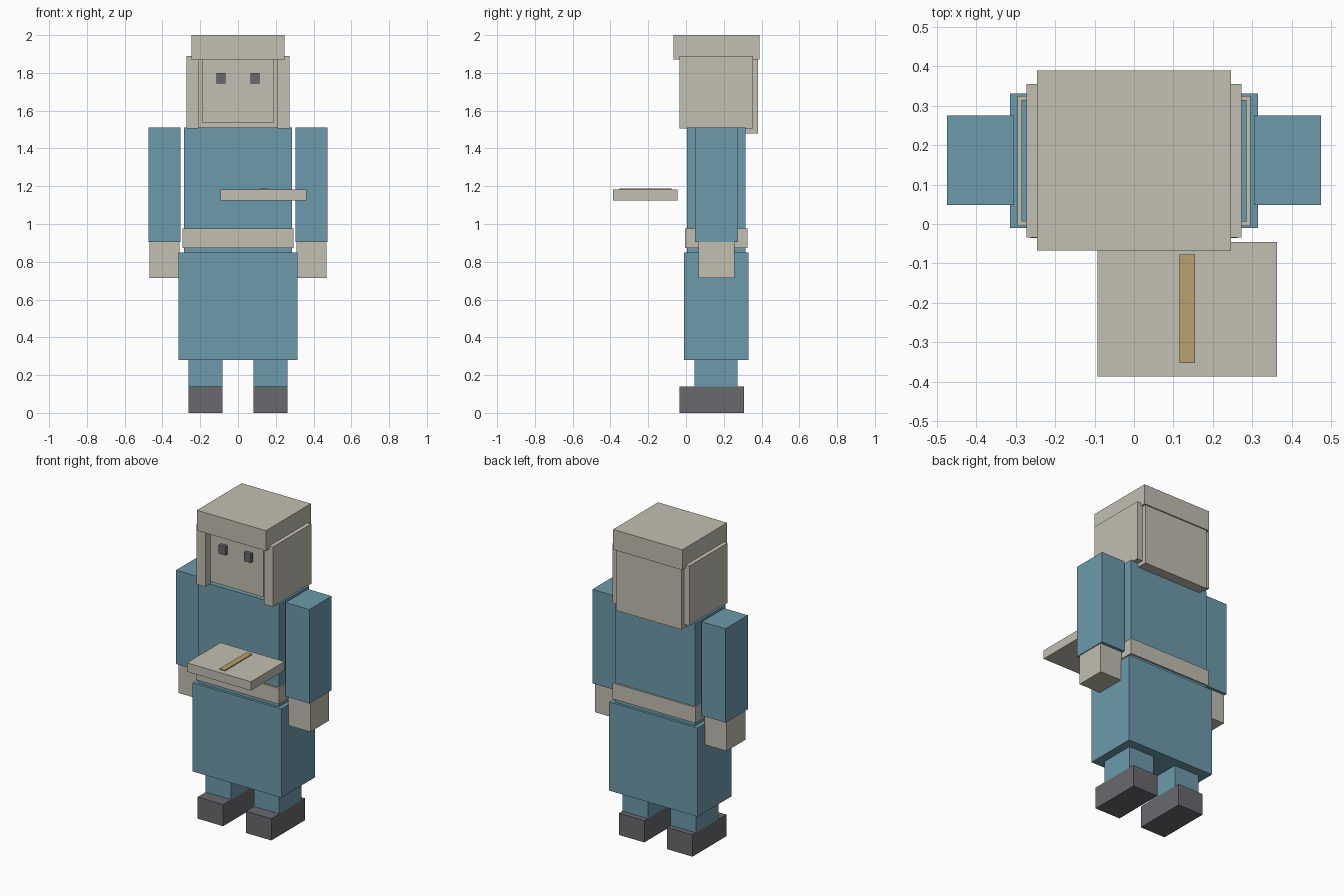
import bpy
import bmesh
from mathutils import Vector

cube = bpy.data.objects.get("Cube")
if cube:
    bpy.data.objects.remove(cube, do_unlink=True)


def make_material(name, rgb):
    mat = bpy.data.materials.new(name)
    mat.use_nodes = True
    color = (*rgb, 1.0)
    mat.diffuse_color = color
    mat.node_tree.nodes["Principled BSDF"].inputs["Base Color"].default_value = color
    return mat


cream = make_material("cream", (0.54, 0.52, 0.44))
blue = make_material("dusty_blue", (0.153, 0.328, 0.407))
dark = make_material("dark_grey", (0.141, 0.141, 0.156))
gold = make_material("gold", (0.48, 0.35, 0.16))


def box(name, mat, x, y, z):
    """Axis-aligned box given as (min, max) on each axis."""
    low, high = (Vector(corner) for corner in zip(x, y, z))
    bm = bmesh.new()
    bmesh.ops.create_cube(bm, size=1)
    bmesh.ops.scale(bm, vec=high - low, verts=bm.verts)
    mesh = bpy.data.meshes.new(name)
    bm.to_mesh(mesh)
    bm.free()
    mesh.materials.append(mat)
    obj = bpy.data.objects.new(name, mesh)
    obj.location = (low + high) / 2
    bpy.context.collection.objects.link(obj)
    return obj


def centred(name, mat, half, y, z):
    box(name, mat, (-half, half), y, z)


def pair(name, mat, x, y, z):
    box("left_" + name, mat, x, y, z)
    box("right_" + name, mat, (-x[1], -x[0]), y, z)


# Head, hair and eyes
centred("head", cream, 0.188, (-0.01, 0.33), (1.535, 1.88))
centred("hair_top", cream, 0.246, (-0.067, 0.389), (1.87, 2.0))
centred("hair_back", cream, 0.233, (0.3, 0.381), (1.48, 1.88))
pair("hair_side", cream, (0.208, 0.273), (-0.034, 0.355), (1.505, 1.89))
pair("eye", dark, (0.066, 0.114), (-0.035, 0.0), (1.745, 1.8))

# Body and clothing
centred("torso", blue, 0.286, (0.006, 0.315), (0.84, 1.51))
centred("belt", cream, 0.295, (-0.005, 0.325), (0.873, 0.975))
centred("skirt", blue, 0.315, (-0.01, 0.331), (0.28, 0.85))

# Limbs
pair("arm", blue, (0.304, 0.474), (0.048, 0.275), (0.906, 1.51))
pair("hand", cream, (0.311, 0.469), (0.065, 0.257), (0.715, 0.906))
pair("leg", blue, (0.081, 0.262), (0.045, 0.273), (0.14, 0.3))
pair("boot", dark, (0.081, 0.262), (-0.035, 0.308), (0.0, 0.14))

# Book with a ribbon lying on it
box("book", cream, (-0.093, 0.363), (-0.387, -0.046), (1.125, 1.182))
box("book_ribbon", gold, (0.116, 0.155), (-0.353, -0.078), (1.181, 1.188))
